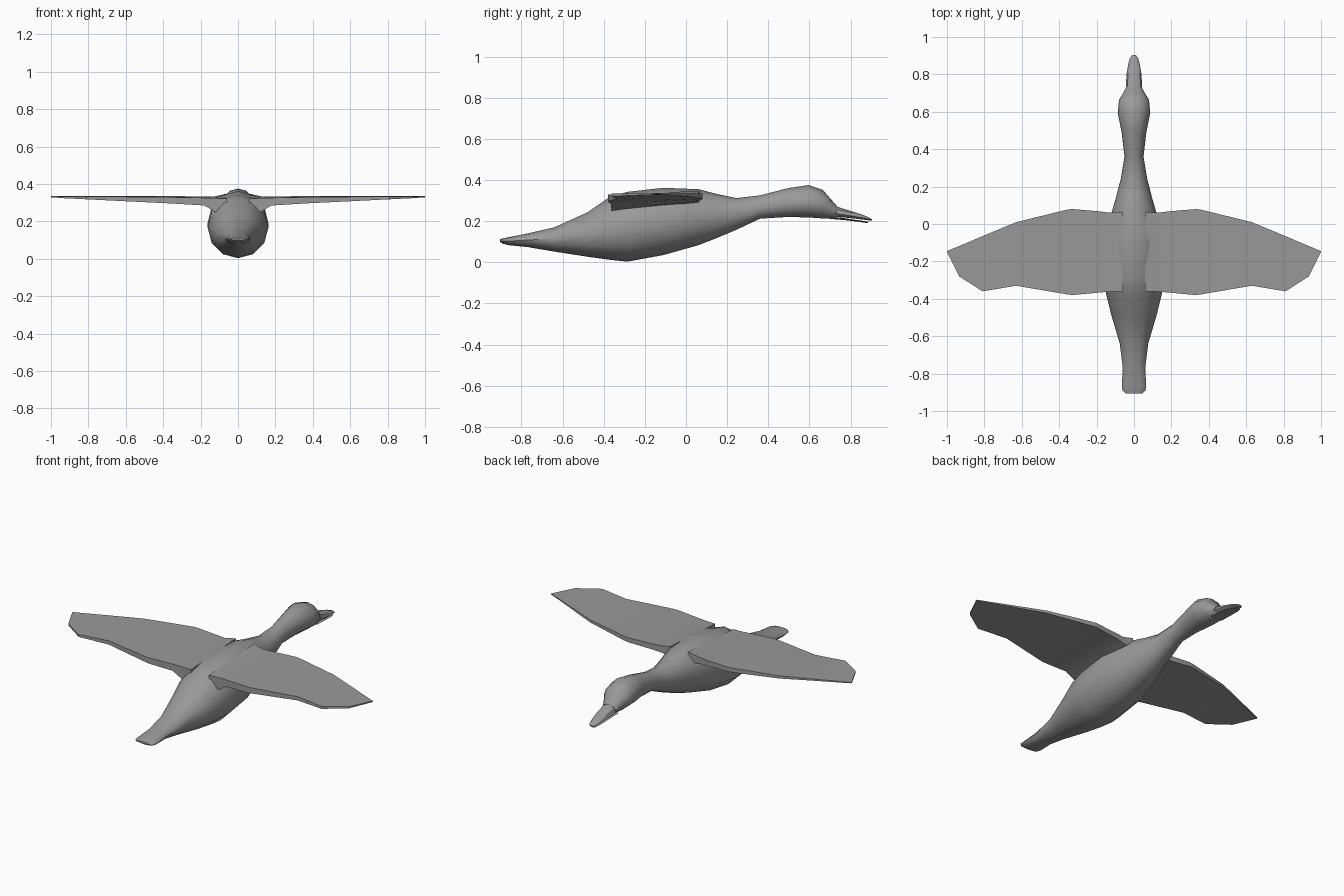
import bpy, bmesh, math

grey = bpy.data.materials.new("feather grey")
grey.diffuse_color = (0.32, 0.32, 0.32, 1)


def finish(name, bm, angle):
    bmesh.ops.recalc_face_normals(bm, faces=bm.faces)
    mesh = bpy.data.meshes.new(name)
    bm.to_mesh(mesh)
    bm.free()
    obj = bpy.data.objects.new(name, mesh)
    bpy.context.collection.objects.link(obj)
    mesh.materials.append(grey)
    bpy.ops.object.select_all(action='DESELECT')
    obj.select_set(True)
    bpy.context.view_layer.objects.active = obj
    bpy.ops.object.shade_smooth_by_angle(angle=math.radians(angle))
    return obj


def skin(bm, rings):
    """Join equal rings of points into a closed tube with end caps."""
    rows = [[bm.verts.new(p) for p in ring] for ring in rings]
    n = len(rows[0])
    for a, b in zip(rows, rows[1:]):
        for i in range(n):
            j = (i + 1) % n
            bm.faces.new((a[i], a[j], b[j], b[i]))
    bm.faces.new(rows[0])
    bm.faces.new(rows[-1])


def loft(name, sections, sides=12, angle=35):
    """Sections along y: (y, half width, bottom, widest height, top)."""
    rings = []
    for y, w, low, mid, high in sections:
        ring = []
        for i in range(sides):
            t = 2 * math.pi * i / sides
            s = math.sin(t)
            ring.append((w * math.cos(t), y,
                         mid + s * ((high - mid) if s > 0 else (mid - low))))
        rings.append(ring)
    bm = bmesh.new()
    skin(bm, rings)
    return finish(name, bm, angle)


# Body, neck and head in one continuous skin, tail first
loft("body", [
    (-0.905, 0.045, 0.100, 0.105, 0.112),
    (-0.890, 0.062, 0.090, 0.104, 0.116),
    (-0.860, 0.065, 0.083, 0.103, 0.122),
    (-0.770, 0.060, 0.074, 0.108, 0.140),
    (-0.640, 0.076, 0.052, 0.115, 0.170),
    (-0.480, 0.123, 0.027, 0.130, 0.242),
    (-0.370, 0.150, 0.012, 0.150, 0.318),
    (-0.285, 0.162, 0.003, 0.165, 0.342),
    (-0.110, 0.163, 0.035, 0.190, 0.362),
    (0.060, 0.120, 0.083, 0.215, 0.355),
    (0.150, 0.094, 0.118, 0.225, 0.332),
    (0.245, 0.070, 0.158, 0.235, 0.312),
    (0.360, 0.051, 0.212, 0.262, 0.325),
    (0.490, 0.066, 0.220, 0.282, 0.359),
    (0.595, 0.087, 0.218, 0.290, 0.375),
    (0.665, 0.080, 0.213, 0.285, 0.352),
    (0.710, 0.052, 0.211, 0.262, 0.300),
    (0.735, 0.042, 0.211, 0.245, 0.272),
])

# Bill halves with a narrow gap for the mouth
loft("upper_bill", [
    (0.700, 0.044, 0.222, 0.240, 0.285),
    (0.740, 0.043, 0.219, 0.235, 0.270),
    (0.800, 0.040, 0.214, 0.226, 0.251),
    (0.860, 0.030, 0.207, 0.216, 0.231),
    (0.890, 0.021, 0.203, 0.209, 0.218),
    (0.903, 0.009, 0.202, 0.205, 0.210),
], sides=10)
loft("lower_bill", [
    (0.700, 0.040, 0.211, 0.216, 0.223),
    (0.780, 0.034, 0.204, 0.209, 0.213),
    (0.850, 0.025, 0.195, 0.200, 0.203),
    (0.885, 0.014, 0.190, 0.194, 0.197),
], sides=8)

# Wing sections: x, front y, front top, front bottom, back y, back top, back bottom
WING = [
    (0.060, 0.065, 0.348, 0.290, -0.362, 0.322, 0.235),
    (0.125, 0.060, 0.334, 0.293, -0.362, 0.324, 0.252),
    (0.180, 0.067, 0.333, 0.300, -0.366, 0.326, 0.285),
    (0.330, 0.080, 0.335, 0.308, -0.380, 0.329, 0.294),
    (0.360, 0.076, 0.335, 0.309, -0.376, 0.329, 0.296),
    (0.630, 0.010, 0.335, 0.319, -0.330, 0.332, 0.309),
    (0.810, -0.065, 0.335, 0.325, -0.360, 0.333, 0.318),
    (0.935, -0.118, 0.335, 0.328, -0.280, 0.334, 0.324),
    (1.000, -0.145, 0.335, 0.330, -0.149, 0.335, 0.329),
]

for side, sign in (("right", 1), ("left", -1)):
    bm = bmesh.new()
    skin(bm, [[(sign * x, fy, ft), (sign * x, by, bt),
               (sign * x, by, bb), (sign * x, fy, fb)]
              for x, fy, ft, fb, by, bt, bb in WING])
    finish(side + "_wing", bm, 30)
